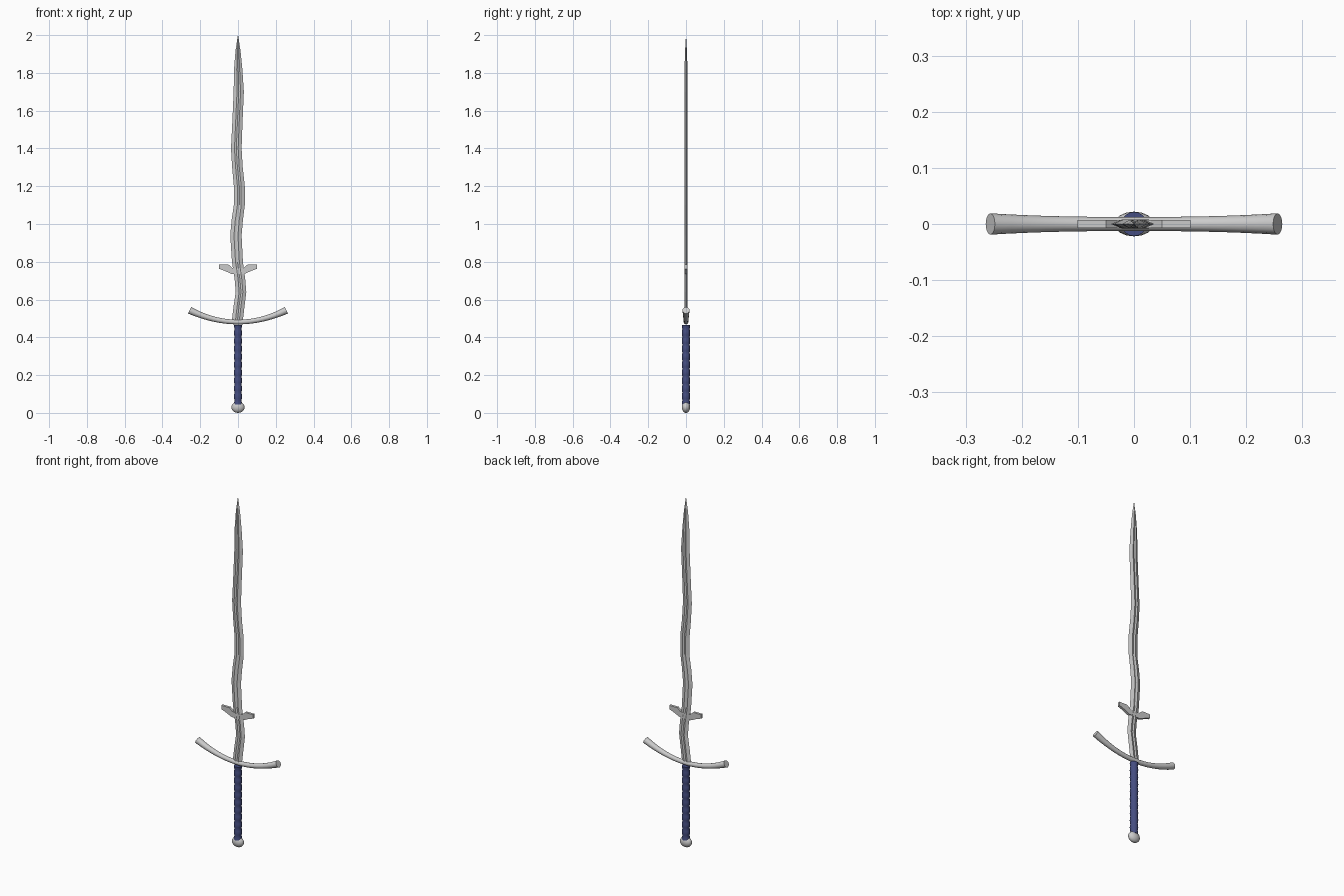
import bpy, bmesh
from math import sin, cos, pi
from mathutils import Vector

if "Cube" in bpy.data.objects:
    bpy.data.objects.remove(bpy.data.objects["Cube"])

BLUE = bpy.data.materials.new("blue_leather")
BLUE.diffuse_color = (0.06, 0.075, 0.22, 1)
BLUE.use_nodes = True
BLUE.node_tree.nodes["Principled BSDF"].inputs["Base Color"].default_value = BLUE.diffuse_color


def loft(name, rings, smooth=None, mat=None):
    """Skin a list of closed rings and cap both ends."""
    bm = bmesh.new()
    vs = [[bm.verts.new(p) for p in r] for r in rings]
    n = len(vs[0])
    for a, b in zip(vs, vs[1:]):
        for i in range(n):
            j = (i + 1) % n
            bm.faces.new((a[i], a[j], b[j], b[i]))
    bm.faces.new(vs[0][::-1])
    bm.faces.new(vs[-1])
    bmesh.ops.remove_doubles(bm, verts=bm.verts, dist=1e-5)
    bmesh.ops.recalc_face_normals(bm, faces=bm.faces)
    me = bpy.data.meshes.new(name)
    bm.to_mesh(me)
    bm.free()
    ob = bpy.data.objects.new(name, me)
    bpy.context.collection.objects.link(ob)
    if mat:
        me.materials.append(mat)
    if smooth:
        bpy.context.view_layer.objects.active = ob
        ob.select_set(True)
        bpy.ops.object.shade_smooth_by_angle(angle=smooth)
        ob.select_set(False)
    return ob


# Wavy blade: height, centre offset, half width
stations = [(0.475, -0.005, 0.029), (0.56, 0.005, 0.029), (0.64, 0.016, 0.028),
            (0.71, 0.010, 0.028), (0.80, -0.003, 0.029), (0.94, -0.011, 0.030),
            (1.02, -0.004, 0.030), (1.10, 0.007, 0.029), (1.20, 0.007, 0.029),
            (1.30, -0.003, 0.028), (1.40, -0.009, 0.028), (1.54, -0.003, 0.027),
            (1.70, 0.004, 0.027), (1.82, 0.001, 0.022), (1.92, 0.0, 0.013),
            (2.0, 0.0, 0.0006)]
rings = []
for z, c, w in stations:
    t = 0.008 * min(1, w / 0.022)
    # sharp edges, raised ridges and a shallow fuller
    sec = [(-1, 0), (-0.35, -1), (0, -0.6), (0.35, -1),
           (1, 0), (0.35, 1), (0, 0.6), (-0.35, 1)]
    rings.append([(c + w * x, t * y, z) for x, y in sec])
loft("blade", rings)

# Parrying lugs on both sides
lug = [(0.0, 0.735), (0.036, 0.736), (0.07, 0.752), (0.101, 0.763),
       (0.101, 0.785), (0.05, 0.785), (0.03, 0.768), (0.0, 0.765)]
for s, name in ((-1, "left_lug"), (1, "right_lug")):
    loft(name, [[(s * x, y, z) for x, z in lug] for y in (-0.007, 0.007)])

# Curved crossguard flaring at the ends
rings = []
for k in range(-8, 9):
    u = k / 8
    x, z = 0.256 * u, 0.481 + 0.062 * u * u
    out = Vector((-0.124 * u, 0, 0.256)).normalized()
    r = 0.0125 + 0.0065 * abs(u) ** 2.5
    rings.append([Vector((x, 0, z)) + out * r * cos(2 * pi * i / 12)
                  + Vector((0, r * sin(2 * pi * i / 12), 0)) for i in range(12)])
loft("crossguard", rings, 0.7)

# Grip with wrapped ridges
rings = []
for k in range(41):
    z = 0.045 + 0.42 * k / 40
    rings.append([((0.0205 + 0.002 * cos(2 * pi * k / 4)) * cos(a),
                   (0.0205 + 0.001 * cos(2 * pi * k / 4)) * sin(a), z)
                  for a in (2 * pi * i / 16 for i in range(16))])
loft("grip", rings, 0.7, BLUE)

# Flattened round pommel
rings = []
for k in range(11):
    a = pi * (0.03 + 0.94 * k / 10)
    rings.append([(0.035 * sin(a) * cos(b), 0.022 * sin(a) * sin(b),
                   0.03 - 0.0301 * cos(a))
                  for b in (2 * pi * i / 16 for i in range(16))])
loft("pommel", rings, 0.7)
